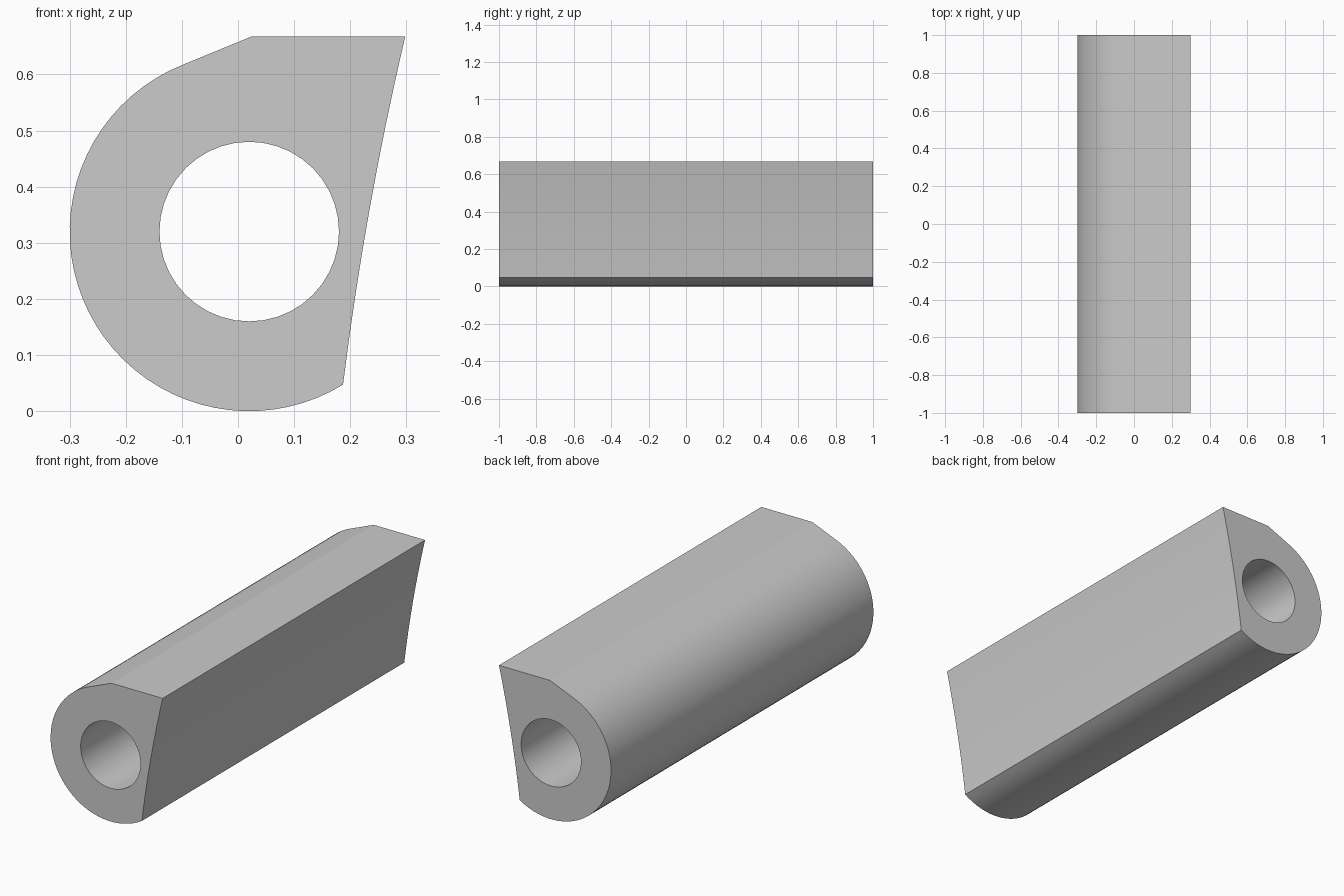
import bpy, bmesh
from math import sin, cos, radians

if "Cube" in bpy.data.objects:
    bpy.data.objects.remove(bpy.data.objects["Cube"])

CX, CZ = 0.02, 0.32
HALF_LENGTH = 1.0


def arc(radius, start, end, steps):
    angles = [radians(start + (end - start) * i / steps) for i in range(steps + 1)]
    return [(CX + radius * cos(a), CZ + radius * sin(a)) for a in angles]


def bezier(p, q, r, steps):
    pts = []
    for i in range(steps + 1):
        t = i / steps
        pts.append(tuple((1 - t) ** 2 * a + 2 * t * (1 - t) * b + t * t * c
                         for a, b, c in zip(p, q, r)))
    return pts


# Outer outline: round back, tangent ramp, flat top, slightly hollow right face
outer = arc(0.32, 112, 301.5, 40)
outer += bezier(outer[-1], (0.226, 0.36), (0.298, 0.668), 8)[1:]
outer.append((0.025, 0.668))
# Round bore through the full length
bore = arc(0.16, 0, 360, 40)[:-1]

bm = bmesh.new()
for loop in (outer, bore):
    verts = [bm.verts.new((x, -HALF_LENGTH, z)) for x, z in loop]
    for a, b in zip(verts, verts[1:] + verts[:1]):
        bm.edges.new((a, b))
bmesh.ops.triangle_fill(bm, use_beauty=True, use_dissolve=False, edges=bm.edges[:])

# Sweep the profile along y, keeping the front cap
result = bmesh.ops.extrude_face_region(bm, geom=bm.faces[:], use_keep_orig=True)
moved = [g for g in result["geom"] if isinstance(g, bmesh.types.BMVert)]
bmesh.ops.translate(bm, verts=moved, vec=(0, 2 * HALF_LENGTH, 0))
bmesh.ops.recalc_face_normals(bm, faces=bm.faces[:])

mesh = bpy.data.meshes.new("bored_block")
bm.to_mesh(mesh)
bm.free()
block = bpy.data.objects.new("bored_block", mesh)
bpy.context.collection.objects.link(block)

# Smooth curved sides, crisp edges
bpy.context.view_layer.objects.active = block
block.select_set(True)
bpy.ops.object.shade_smooth_by_angle(angle=radians(15))
